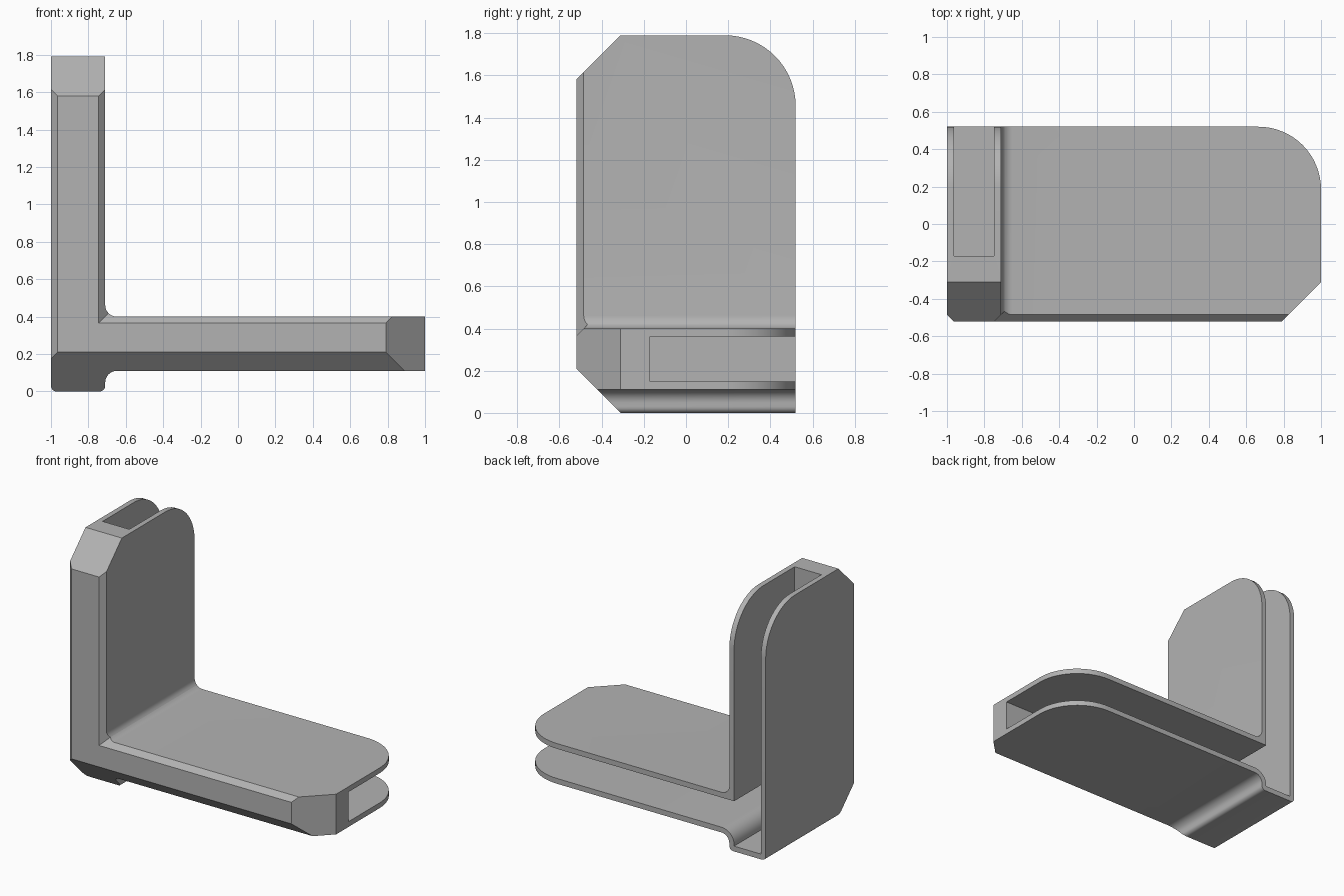
import bpy, bmesh
from math import sin, cos, pi, radians
from mathutils import Vector

if "Cube" in bpy.data.objects:
    bpy.data.objects.remove(bpy.data.objects["Cube"])

LEFT, RIGHT, TOP, HALF = -1.0, 1.0, 1.79, 0.52
INNER, LOW, HIGH = -0.71, 0.11, 0.40    # upright's inner face, underside and top of the flat arm
WALL, POCKET, CORNER, EDGE = 0.038, -0.17, 0.335, 0.035

grey = bpy.data.materials.new("plain grey")
grey.use_nodes = True
colour = (0.45, 0.45, 0.45, 1)
grey.diffuse_color = colour
grey.node_tree.nodes["Principled BSDF"].inputs["Base Color"].default_value = colour


def arc(cx, cz, r, start, end, steps=8):
    angles = [radians(start + (end - start) * i / steps) for i in range(steps + 1)]
    return [(cx + r * cos(a), cz + r * sin(a)) for a in angles]


def extrude(profile, y0, y1):
    """Prism along y from an (x, z) outline."""
    bm = bmesh.new()
    face = bm.faces.new([bm.verts.new((x, y0, z)) for x, z in profile])
    out = bmesh.ops.extrude_face_region(bm, geom=[face])
    moved = [v for v in out["geom"] if isinstance(v, bmesh.types.BMVert)]
    bmesh.ops.translate(bm, verts=moved, vec=(0, y1 - y0, 0))
    bmesh.ops.recalc_face_normals(bm, faces=bm.faces)
    return bm


def make_object(name, bm):
    mesh = bpy.data.meshes.new(name)
    bmesh.ops.recalc_face_normals(bm, faces=bm.faces)
    bm.to_mesh(mesh)
    bm.free()
    mesh.materials.append(grey)
    obj = bpy.data.objects.new(name, mesh)
    bpy.context.collection.objects.link(obj)
    return obj


def cut(obj, cutter):
    mod = obj.modifiers.new("cut", "BOOLEAN")
    mod.operation, mod.solver, mod.object = "DIFFERENCE", "EXACT", cutter
    bpy.context.view_layer.objects.active = obj
    bpy.ops.object.modifier_apply(modifier=mod.name)
    bpy.data.objects.remove(cutter)


# L-shaped body with filleted inner corners and a softened foot
r, foot = 0.062, 0.03
outline = (arc(LEFT + foot, foot, foot, 180, 270, 5)
           + arc(INNER - foot, foot, foot, 270, 360, 5)
           + arc(INNER + r, LOW - r, r, 180, 90)
           + [(RIGHT, LOW), (RIGHT, HIGH)]
           + arc(INNER + r, HIGH + r, r, 270, 180)
           + [(INNER, TOP), (LEFT, TOP)])
bm = extrude(outline, -HALF, HALF)

# Rounded rear corners at both arm ends
def rear_end(e):
    at_back = all(v.co.y > HALF - 0.001 for v in e.verts)
    return at_back and (all(v.co.x > RIGHT - 0.001 for v in e.verts)
                        or all(v.co.z > TOP - 0.001 for v in e.verts))

bmesh.ops.bevel(bm, geom=[e for e in bm.edges if rear_end(e)], offset=CORNER,
                offset_type="OFFSET", segments=16, profile=0.5, affect="EDGES")

# Flat chamfers: foot, top, arm end, outer front edge
big = 0.21
for point, normal in [((0, -HALF, big), (0, -1, -1)),
                      ((0, -HALF, TOP - big), (0, -1, 1)),
                      ((RIGHT - big, -HALF, 0), (1, -1, 0)),
                      ((LEFT + EDGE, -HALF, 0), (-1, -1, 0))]:
    bmesh.ops.bisect_plane(bm, geom=bm.verts[:] + bm.edges[:] + bm.faces[:],
                           plane_co=point, plane_no=Vector(normal).normalized(),
                           clear_outer=True)
    bmesh.ops.holes_fill(bm, edges=[e for e in bm.edges if e.is_boundary])
body = make_object("corner_bracket", bm)

# Mitred chamfer along the inner front edges
wedge = bmesh.new()
for y in (-HALF - 0.1, -HALF + 0.1):
    shift = y + HALF - EDGE
    for x in (INNER + shift, 2):
        for z in (HIGH + shift, 3):
            wedge.verts.new((x, y, z))
bmesh.ops.convex_hull(wedge, input=wedge.verts[:])
cut(body, make_object("chamfer_cutter", wedge))

# Slot that follows the L, open at the back and at both ends
inner, low, high = INNER - WALL, LOW + WALL, HIGH - WALL
bend = r + WALL
slot = ([(LEFT + WALL, WALL), (inner, WALL)]
        + arc(INNER + r, LOW - r, bend, 180, 90)
        + [(RIGHT + 0.2, low), (RIGHT + 0.2, high), (inner, high),
           (inner, TOP + 0.2), (LEFT + WALL, TOP + 0.2)])
cut(body, make_object("slot_cutter", extrude(slot, POCKET, HALF + 0.2)))

# Smooth the curves and keep the edges sharp
bpy.ops.object.select_all(action="DESELECT")
body.select_set(True)
bpy.context.view_layer.objects.active = body
bpy.ops.object.shade_smooth_by_angle(angle=radians(25))
